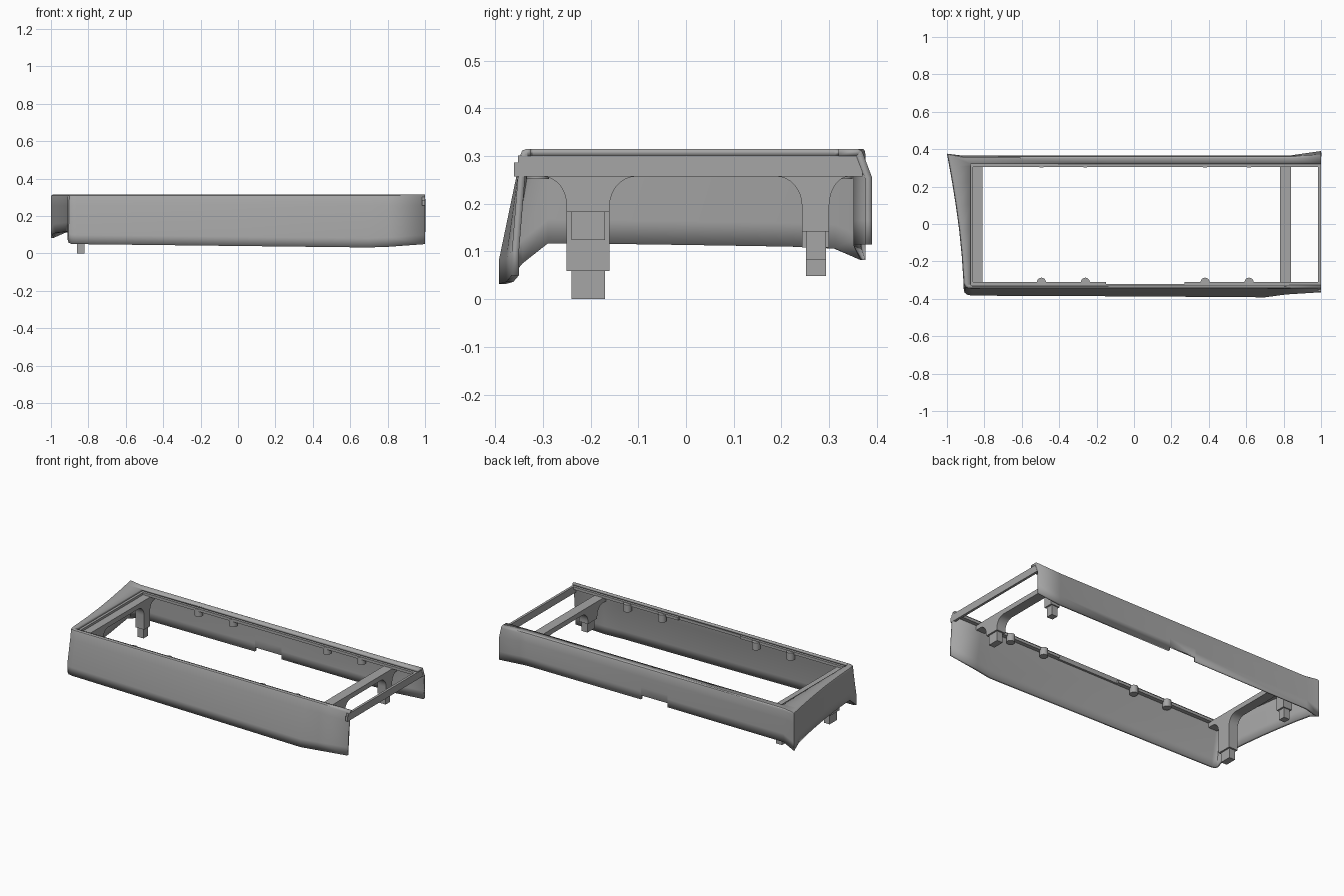
import bpy, bmesh, math
from mathutils import Vector

cube = bpy.data.objects.get("Cube")
if cube:
    bpy.data.objects.remove(cube)

grey = bpy.data.materials.new("plain_grey")
grey.use_nodes = True
grey.diffuse_color = (0.38, 0.38, 0.38, 1)
grey.node_tree.nodes["Principled BSDF"].inputs["Base Color"].default_value = (0.38, 0.38, 0.38, 1)


def finish(name, bm, smooth=False):
    mesh = bpy.data.meshes.new(name)
    bm.to_mesh(mesh)
    bm.free()
    mesh.materials.append(grey)
    obj = bpy.data.objects.new(name, mesh)
    bpy.context.collection.objects.link(obj)
    if smooth:
        bpy.ops.object.select_all(action='DESELECT')
        obj.select_set(True)
        bpy.context.view_layer.objects.active = obj
        bpy.ops.object.shade_smooth_by_angle(angle=math.radians(25))
    return obj


def box(name, xs, ys, zs):
    bm = bmesh.new()
    bmesh.ops.create_cube(bm, size=1)
    for v in bm.verts:
        v.co = [lo + (c + 0.5) * (hi - lo) for c, (lo, hi) in zip(v.co, (xs, ys, zs))]
    return finish(name, bm)


def arc(y0, z0, y1, z1, flat_first, steps=8):
    """Quarter curve from a flat run into a vertical run, or the reverse."""
    pts = []
    for i in range(steps + 1):
        a = math.pi / 2 * i / steps
        s, c = math.sin(a), 1 - math.cos(a)
        u, w = (s, c) if flat_first else (c, s)
        pts.append((y0 + (y1 - y0) * u, z0 + (z1 - z0) * w))
    return pts


# Skirt stations: top x, top y, bottom x, bottom y, bottom z, shoulder blend
TOP = 0.315
back = [(1, .372, 1, .39, .115, 1), (.83, .364, .83, .366, .115, 1)]
back += [(x, .364, x, .366, z, 1) for x, z in
         ((.051, .115), (.05, .14), (-.13, .14), (-.131, .115), (-.92, .112))]
left = [(x, y, x, y, z, 1) for x, y, z in
        ((-1, .376, .082), (-.988, .31, .106), (-.972, .22, .11), (-.953, .1, .112),
         (-.935, -.03, .114), (-.921, -.17, .116), (-.913, -.29, .117))]
front = [(-.911, -.32, -.911, -.345, .075, .2), (-.902, -.337, -.906, -.367, .057, .2),
         (-.887, -.345, -.89, -.379, .051, .2), (-.865, -.347, -.865, -.383, .05, .2),
         (0, -.347, 0, -.387, .04, .2), (.7, -.347, .7, -.392, .032, .2),
         (.8, -.347, .81, -.377, .036, .2), (1, -.347, 1, -.365, .05, .3)]


def shell():
    bm = bmesh.new()
    rows = []
    for tx, ty, bx, by, zb, k in back + left + front:
        top, low = Vector((tx, ty, 0)), Vector((bx, by, 0))
        inner = Vector((max(tx, -.875), min(max(ty, -.325), .32), 0))
        inset = top + (inner - top).normalized() * 0.012
        pts = [(inner, TOP), (inset, TOP), (top.lerp(inset, .3), TOP - .004),
               (top, TOP - .012), (top.lerp(low, k), .255), (low, zb + .05), (low, zb)]
        rows.append([bm.verts.new((p.x, p.y, z)) for p, z in pts])
    for a, b in zip(rows, rows[1:]):
        for i in range(len(a) - 1):
            bm.faces.new((a[i], a[i + 1], b[i + 1], b[i]))
    bmesh.ops.remove_doubles(bm, verts=bm.verts, dist=1e-5)
    obj = finish("outer_skirt", bm, True)
    mod = obj.modifiers.new("wall", 'SOLIDIFY')
    mod.thickness = 0.015
    mod.offset = -1


shell()

# Recessed ledge around the opening and the thin bar across the open end
LEDGE = (.284, .301)
box("back_ledge", (-.875, 1), (.305, .322), LEDGE)
box("side_ledge", (-.877, -.86), (-.327, .322), LEDGE)
box("front_ledge", (-.875, 1), (-.335, -.322), LEDGE)
box("front_ledge_plate_right", (-.875, -.15), (-.325, -.31), LEDGE)
box("front_ledge_plate_left", (.27, 1), (-.325, -.31), LEDGE)
box("end_bar", (.985, 1), (-.352, .37), (.257, .301))
box("end_tab", (.985, 1), (-.361, -.34), (.257, .286))


def crossbar(side, x, front_z, back_z):
    """Arched bar with two legs, each ending in a narrower foot."""
    under, neck = .257, .195
    outline = [(.345, .287), (-.335, .287), (-.335, under)]
    outline += arc(-.3, under, -.25, neck, True) + [(-.25, front_z), (-.16, front_z)]
    outline += arc(-.16, neck, -.105, under, False)
    outline += arc(.19, under, .243, neck, True) + [(.243, back_z), (.30, back_z)]
    outline += arc(.30, neck, .342, under, False)
    bm = bmesh.new()
    face = bm.faces.new([bm.verts.new((x - .03, y, z)) for y, z in outline])
    ext = bmesh.ops.extrude_face_region(bm, geom=[face])
    for v in ext["geom"]:
        if isinstance(v, bmesh.types.BMVert):
            v.co.x += .06
    bmesh.ops.recalc_face_normals(bm, faces=bm.faces)
    finish(side + "_crossbar", bm, True)
    for end, y, half, z in (("front", -.205, .035, front_z), ("back", .272, .021, back_z)):
        box(f"{side}_{end}_foot", (x - .02, x + .02), (y - half, y + half), (z - .059, z + .01))


crossbar("right", -.84, .059, .108)
crossbar("left", .81, .183, .142)

# Short round posts under both long lips
for wall, y in (("front", -.311), ("back", .325)):
    for i, x in enumerate((-.495, -.26, .38, .615)):
        bm = bmesh.new()
        bmesh.ops.create_cone(bm, cap_ends=True, segments=20, radius1=.024, radius2=.024, depth=.046)
        bmesh.ops.translate(bm, verts=bm.verts, vec=(x, y, .275))
        finish(f"{wall}_post_{i + 1}", bm, True)
